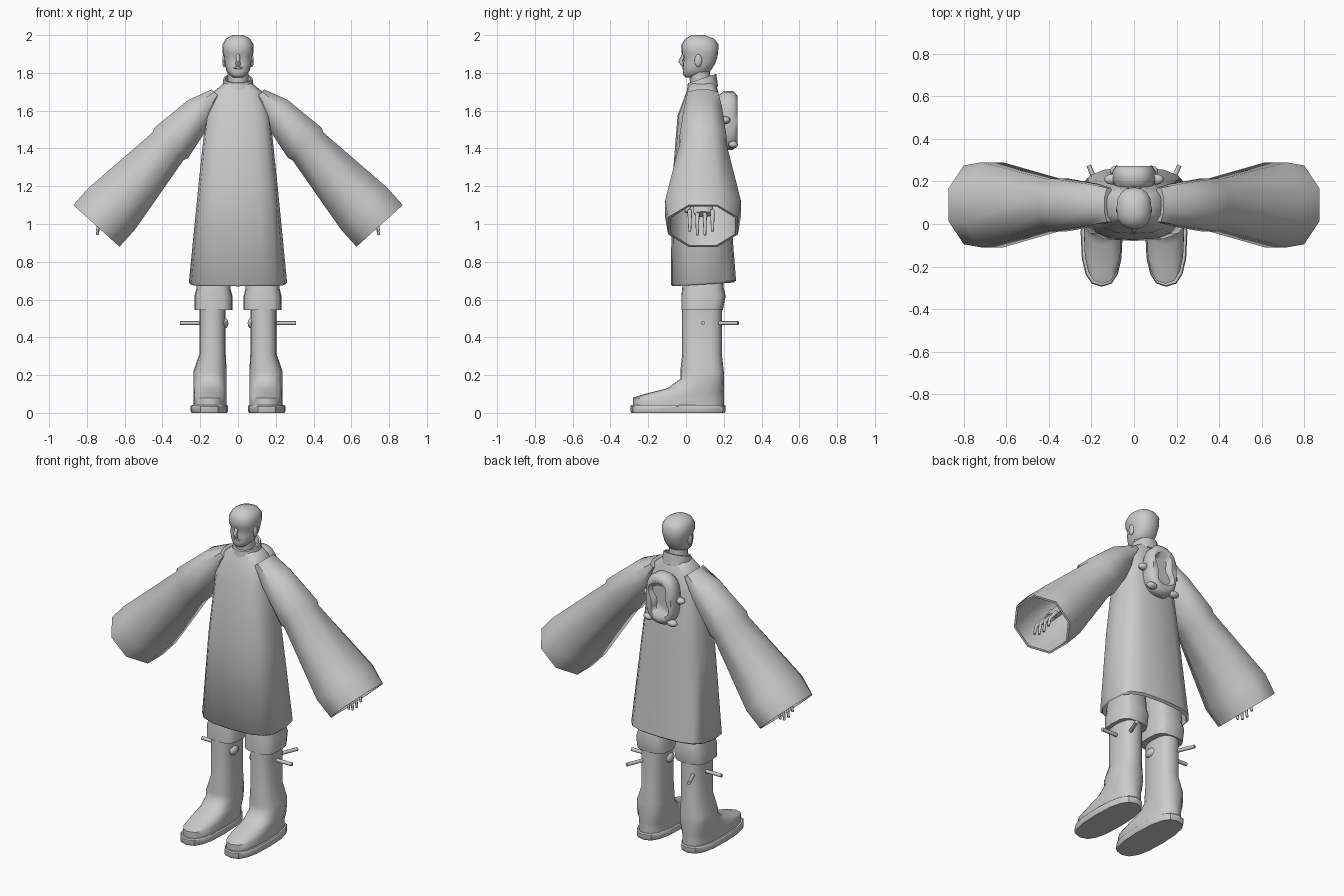
import bpy, bmesh, math
from mathutils import Vector

cube = bpy.data.objects.get("Cube")
if cube:
    bpy.data.objects.remove(cube, do_unlink=True)

grey = bpy.data.materials.new("plain_grey")
grey.use_nodes = True
shade = (.6, .6, .6, 1)
grey.diffuse_color = shade
grey.node_tree.nodes["Principled BSDF"].inputs["Base Color"].default_value = shade


def finish(name, bm, mirror, angle):
    """Turn a bmesh into a smooth shaded object, mirrored across the middle if wanted."""
    bmesh.ops.recalc_face_normals(bm, faces=bm.faces)
    mesh = bpy.data.meshes.new(name)
    bm.to_mesh(mesh)
    bm.free()
    mesh.materials.append(grey)
    mesh.shade_smooth()
    mesh.set_sharp_from_angle(angle=math.radians(angle))
    part = bpy.data.objects.new(name, mesh)
    bpy.context.scene.collection.objects.link(part)
    if mirror:
        part.modifiers.new("Mirror", 'MIRROR').use_mirror_merge = False


def loft(name, rings, mirror=False, angle=55):
    """Skin a chain of loops and close both ends."""
    bm = bmesh.new()
    loops = [[bm.verts.new(point) for point in loop] for loop in rings]
    for lower, upper in zip(loops, loops[1:]):
        for i in range(len(lower)):
            bm.faces.new((lower[i - 1], lower[i], upper[i], upper[i - 1]))
    bm.faces.new(loops[0])
    bm.faces.new(loops[-1])
    finish(name, bm, mirror, angle)


def blob(name, centre, size, mirror=False):
    """Ellipsoid with the given half sizes."""
    bm = bmesh.new()
    bmesh.ops.create_uvsphere(bm, u_segments=10, v_segments=6, radius=1)
    bmesh.ops.scale(bm, vec=size, verts=bm.verts)
    bmesh.ops.translate(bm, vec=centre, verts=bm.verts)
    finish(name, bm, mirror, 60)


def ring(centre, u, v, sides=16, power=2.0, turn=0.0):
    """Superellipse loop with half axes u and v, turned by a share of one side."""
    centre, u, v = Vector(centre), Vector(u), Vector(v)
    loop = []
    for i in range(sides):
        angle = math.tau * (i + turn) / sides
        a, b = math.cos(angle), math.sin(angle)
        a = math.copysign(abs(a) ** (2 / power), a)
        b = math.copysign(abs(b) ** (2 / power), b)
        loop.append(centre + u * a + v * b)
    return loop


def level(z, half_width, front, back, x=0, power=2.6, slope=0.0):
    """Roughly horizontal loop, rising to the rear by the slope."""
    depth = (back - front) / 2
    return ring((x, front + depth, z), (half_width, 0, 0), (0, depth, slope * depth), power=power)


def tube(name, points, radius, tip=1.0, wide=1.0, mirror=False):
    """Rod through points, tapering to the tip ratio and stretched sideways by wide."""
    points = [Vector(p) for p in points]
    last = len(points) - 1
    rings = []
    for i, point in enumerate(points):
        along = (points[min(i + 1, last)] - points[max(i - 1, 0)]).normalized()
        side = Vector((0, 1, 0)) if abs(along.y) < .8 else Vector((1, 0, 0))
        side = (side - along * side.dot(along)).normalized()
        r = radius * (1 + (tip - 1) * i / last)
        rings.append(ring(point, side * r * wide, along.cross(side) * r, sides=8))
    loft(name, rings, mirror)


# Coat: hollow hem, straight flare to the armpits, then shoulders and neck
coat = [(.95, .2, -.04, .2), (.68, .25, -.07, .25), (.69, .26, -.08, .265),
        (1.2, .21, -.075, .225), (1.58, .17, -.045, .19), (1.7, .13, 0, .17), (1.75, .07, .02, .15)]
loft("coat", [level(*section, power=3, slope=.06) for section in coat])

# Collar: tilted band whose inner wall drops back down
collar = [(1.7, 0), (1.77, .01), (1.77, .02), (1.72, .03)]
loft("collar", [level(z, .087 - inset, inset, .17 - inset, power=2.2, slope=.33)
                for z, inset in collar])

# Sleeves: octagons along a straight line from shoulder to cuff, then back inside
shoulder, cuff = Vector((.2, .09, 1.6)), Vector((.75, .09, .99))
along = (cuff - shoulder).normalized()
over = Vector((-along.z, 0, along.x))
flat = 1 / math.cos(math.pi / 8)
# share of the length, half height, half depth
sleeve = [(-.15, .03, .08), (0, .085, .1), (.28, .12, .125), (.31, .11, .12), (.85, .165, .2),
          (1, .165, .185), (1, .155, .17), (.8, .15, .17), (.3, .09, .09)]
loft("sleeves", [ring(shoulder.lerp(cuff, share), (0, depth * flat, 0), over * height * flat,
                      sides=8, turn=.5) for share, height, depth in sleeve], mirror=True)

# Forearms and hands inside the cuffs, with curled fingers
wrist, knuckles = shoulder.lerp(cuff, .75), shoulder.lerp(cuff, .9)
tube("forearms", [shoulder.lerp(cuff, .3), wrist], .05, tip=.6, mirror=True)
tube("palms", [wrist, knuckles], .03, tip=.8, wide=2, mirror=True)
for i, finger in enumerate(("index", "middle", "ring", "little")):
    base = knuckles + Vector((-.01, .04 * i - .07, .02))
    bend = base + Vector((.05, 0, -.06))
    tip = bend + Vector((.01, 0, -.07 if finger in ("middle", "ring") else -.05))
    tube(finger + "_fingers", [base, bend, tip], .012, tip=.6, mirror=True)
thumb = wrist + Vector((.02, -.05, 0))
tube("thumbs", [thumb, thumb + Vector((.04, -.04, -.08))], .016, tip=.6, mirror=True)

# Head: width follows depth
head = [(1.775, 0, .06), (1.79, -.015, .09), (1.81, -.016, .13), (1.85, -.018, .155),
        (1.885, -.012, .167), (1.905, -.024, .17), (1.95, -.024, .172), (1.98, -.005, .15), (2, .03, .1)]
loft("head", [level(z, .42 * (back - front), front, back, power=2.4) for z, front, back in head])
tube("neck", [(0, .08, 1.68), (0, .07, 1.84)], .055)
tube("nose", [(0, -.01, 1.9), (0, -.03, 1.86), (0, -.01, 1.84)], .01, tip=1.3)
blob("lips", (0, -.012, 1.826), (.028, .008, .006))
blob("ears", (.074, .065, 1.865), (.01, .02, .035), mirror=True)

# Trouser legs, flaring to a squared hem
legs = [(.9, .09, 0, .18), (.66, .09, -.02, .2), (.62, .1, -.025, .21), (.545, .1, -.025, .195)]
loft("trouser_legs", [level(*section, x=.13, power=3.2) for section in legs], mirror=True, angle=35)

# Boots: the front edge slopes back from the toe to a straight shaft
foot = [(.04, -.28), (.08, -.28), (.1, -.22), (.13, -.1), (.18, -.03), (.22, -.03)]
shaft = [(.31, -.02), (.55, -.02)]
loft("boots", [level(z, .088, front, .2, x=.148) for z, front in foot]
     + [level(z, .07, front, .19, x=.135) for z, front in shaft], mirror=True)
sole = [(0, .005), (.01, 0), (.035, 0), (.042, .005)]
loft("soles", [level(z, .099 - inset, inset - .295, .21 - inset, x=.152)
               for z, inset in sole], mirror=True, angle=35)

# Boot pegs to the side and rear, and an inner buckle
tube("side_pegs", [(.18, .09, .475), (.308, .09, .475)], .011, mirror=True)
tube("rear_pegs", [(.165, .16, .475), (.213, .276, .475)], .011, mirror=True)
blob("buckles", (.07, .06, .475), (.02, .04, .028), mirror=True)

# Backpack: rounded pad whose raised rim surrounds a pinched, wavy recess
middle = 1.548
pad = [(.16, .8, 0), (.2, 1, 0), (.25, 1, 0), (.272, .85, 0), (.272, .65, .2), (.24, .5, .3)]
rings = []
for y, size, pinch in pad:
    tall = .155 * size
    loop = ring((0, y, middle), (.1 * size, 0, 0), (0, 0, tall), sides=24, power=2.5)
    for point in loop:
        wave = math.pi * (point.z - middle) / tall
        point.x = point.x * (1 - pinch * math.cos(wave)) + .05 * pinch * math.sin(wave)
    rings.append(loop)
loft("backpack", rings)
blob("upper_toggles", (.105, .21, 1.55), (.035, .025, .02), mirror=True)
blob("lower_toggles", (.08, .25, 1.42), (.035, .025, .02), mirror=True)
